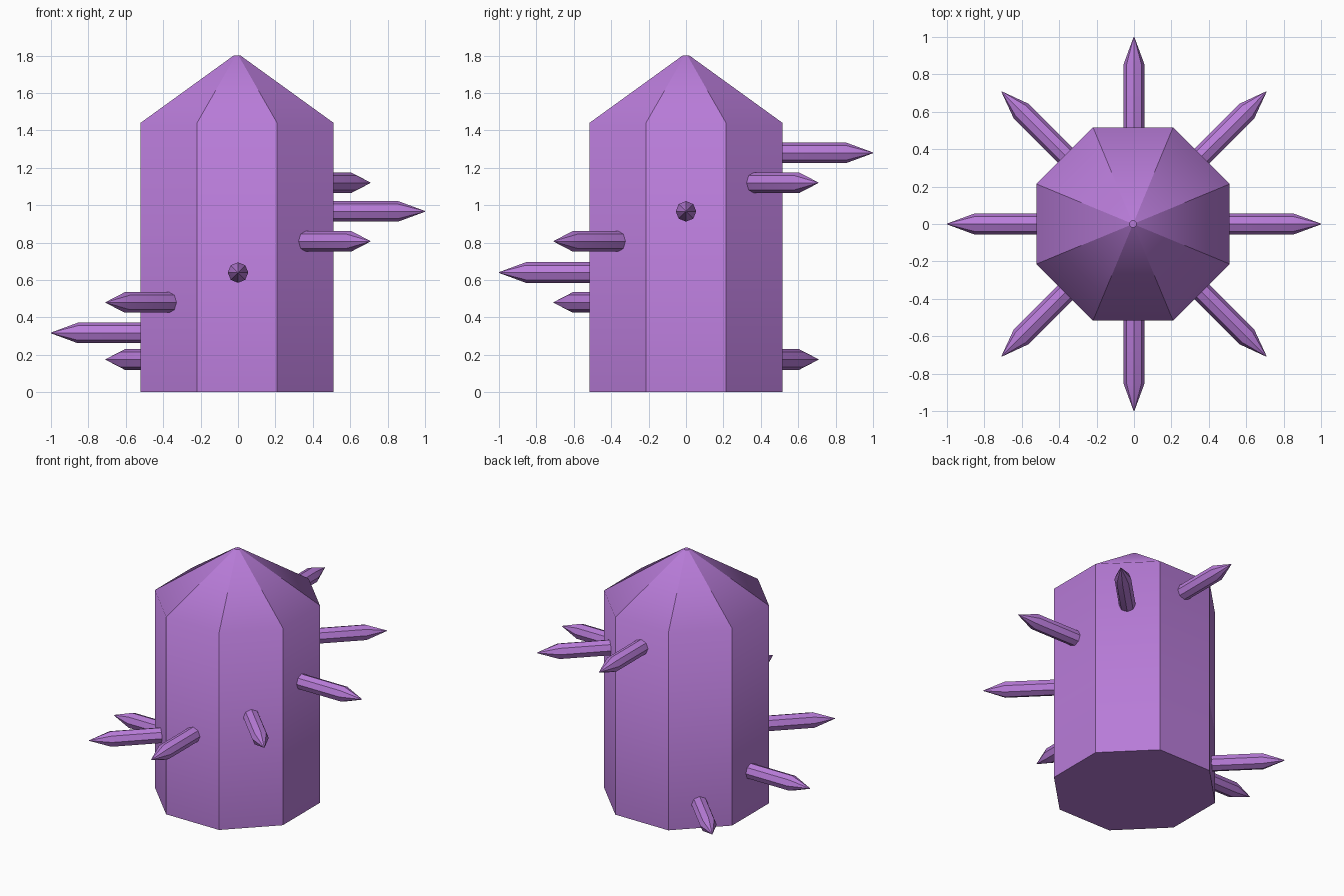
import bpy, bmesh
from math import radians, sin, cos, pi
from mathutils import Matrix

if "Cube" in bpy.data.objects:
    bpy.data.objects.remove(bpy.data.objects["Cube"])

SIDES = 8
purple = bpy.data.materials.new("purple_crystal")
purple.diffuse_color = (0.48, 0.20, 0.69, 1)
purple.use_nodes = True
purple.node_tree.nodes["Principled BSDF"].inputs["Base Color"].default_value = purple.diffuse_color


def crystal(name, radius, shoulder, length, tip_radius, turn, matrix):
    """Octagonal prism along z with a tapered point."""
    bm = bmesh.new()
    rings = []
    for r, z in ((radius, 0), (radius, shoulder), (tip_radius, length)):
        rings.append([bm.verts.new((r * cos(turn + 2 * pi * i / SIDES),
                                    r * sin(turn + 2 * pi * i / SIDES), z))
                      for i in range(SIDES)])
    bm.faces.new(rings[0][::-1])
    bm.faces.new(rings[2])
    for low, high in zip(rings, rings[1:]):
        for i in range(SIDES):
            j = (i + 1) % SIDES
            bm.faces.new((low[i], low[j], high[j], high[i]))
    # Shading blends over the shoulder only; every other edge stays crisp
    for f in bm.faces:
        f.smooth = True
    soft = set(rings[1])
    for e in bm.edges:
        e.smooth = all(v in soft for v in e.verts)
    mesh = bpy.data.meshes.new(name)
    bm.to_mesh(mesh)
    bm.free()
    mesh.materials.append(purple)
    obj = bpy.data.objects.new(name, mesh)
    obj.matrix_world = matrix
    bpy.context.collection.objects.link(obj)


# Main crystal, flat sides facing the axes
crystal("crystal_body", 0.559, 1.44, 1.80, 0.02, pi / 8,
        Matrix.Translation((-0.005, 0, 0)))

# Eight small crystals climbing around the body in a spiral
heights = (0.175, 0.317, 0.48, 0.64, 0.807, 0.967, 1.12, 1.28)
for k, z in enumerate(heights):
    place = (Matrix.Translation((0, 0, z))
             @ Matrix.Rotation(radians(135 + 45 * k), 4, 'Z')
             @ Matrix.Translation((0.28, 0, 0))
             @ Matrix.Rotation(radians(90), 4, 'Y'))
    crystal(f"spike_{k + 1}", 0.055, 0.576, 0.72, 0.002, 0, place)
